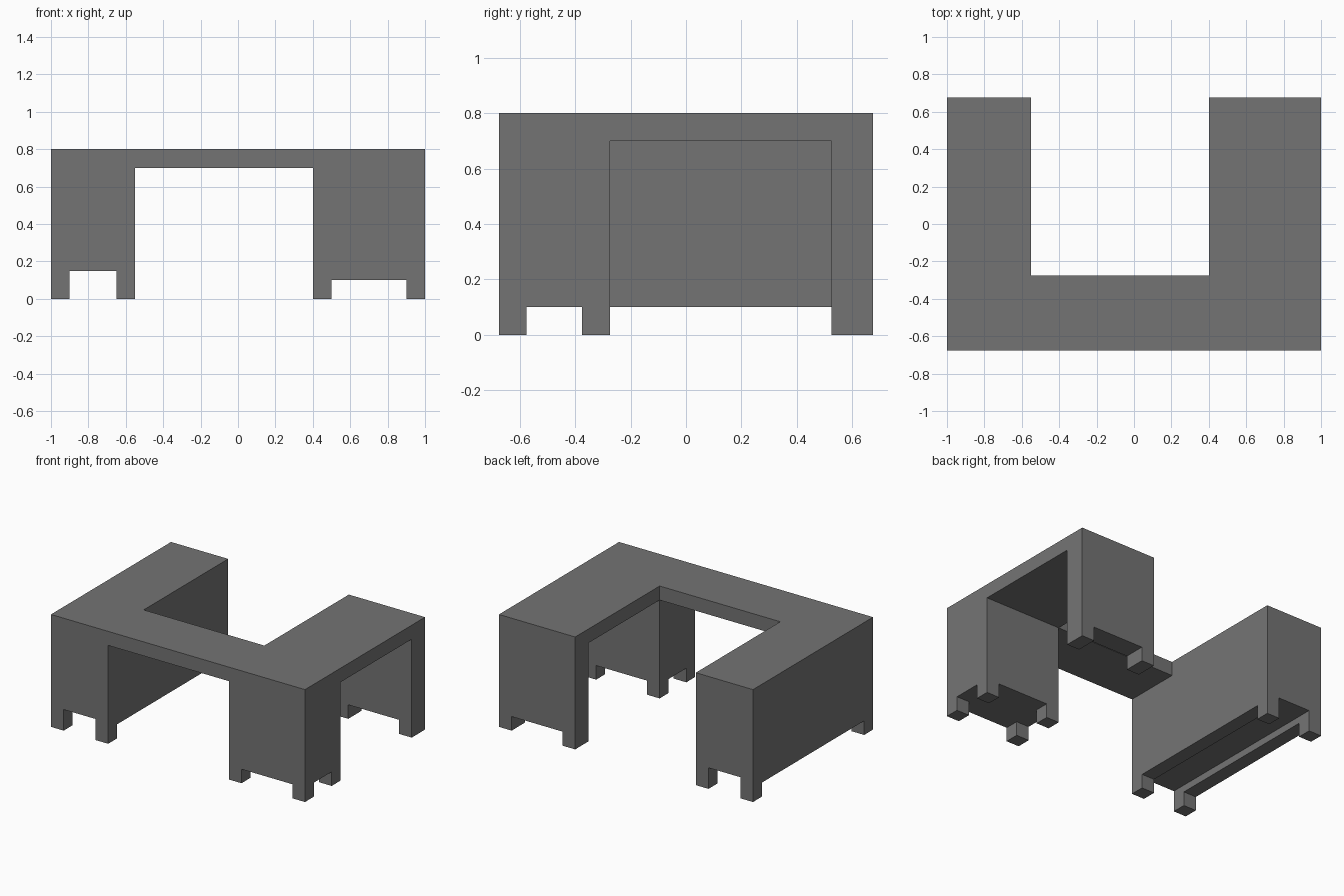
import bpy
import bmesh

cube = bpy.data.objects.get("Cube")
if cube:
    bpy.data.objects.remove(cube, do_unlink=True)

# Main dimensions
FRONT, BACK = -0.675, 0.675
TOP, SLAB_BOTTOM = 0.80, 0.70
LEFT_IN, RIGHT_IN = -0.55, 0.40     # inner faces of the two wings
BRIDGE_BACK = -0.275                # rear edge of the front bridge
PANEL_FRONT = 0.525                 # inner face of the rear support panel
FOOT = 0.10                         # foot size
OUT = 0.2                           # how far cutters reach past the body

grey = bpy.data.materials.new("dark grey")
grey.use_nodes = True
colour = (0.175, 0.175, 0.175, 1)
grey.diffuse_color = colour
bsdf = next(n for n in grey.node_tree.nodes if n.type == 'BSDF_PRINCIPLED')
bsdf.inputs["Base Color"].default_value = colour


def prism(name, outline, z0, z1):
    """Extrude a counter-clockwise outline in x, y from z0 to z1."""
    bm = bmesh.new()
    face = bm.faces.new([bm.verts.new((x, y, z0)) for x, y in outline])
    ext = bmesh.ops.extrude_face_region(bm, geom=[face])
    up = [v for v in ext["geom"] if isinstance(v, bmesh.types.BMVert)]
    bmesh.ops.translate(bm, verts=up, vec=(0, 0, z1 - z0))
    bmesh.ops.recalc_face_normals(bm, faces=bm.faces)
    mesh = bpy.data.meshes.new(name)
    bm.to_mesh(mesh)
    bm.free()
    obj = bpy.data.objects.new(name, mesh)
    bpy.context.collection.objects.link(obj)
    mesh.materials.append(grey)
    return obj


def cut(body, name, x0, x1, y0, y1, height):
    """Carve a box, open at the floor, out of the body."""
    box = prism(name, [(x0, y0), (x1, y0), (x1, y1), (x0, y1)], -OUT, height)
    box.hide_render = True
    mod = body.modifiers.new(name, 'BOOLEAN')
    mod.operation, mod.solver, mod.object = 'DIFFERENCE', 'EXACT', box
    bpy.context.view_layer.objects.active = body
    bpy.ops.object.modifier_apply(modifier=name)
    bpy.data.objects.remove(box, do_unlink=True)


# U-shaped desk body
desk = prism("desk", [
    (-1, FRONT), (1, FRONT), (1, BACK), (RIGHT_IN, BACK),
    (RIGHT_IN, BRIDGE_BACK), (LEFT_IN, BRIDGE_BACK),
    (LEFT_IN, BACK), (-1, BACK)], 0, TOP)

# Knee space under the bridge, and the open bay under the right-hand wing
cut(desk, "knee_space", LEFT_IN, RIGHT_IN, FRONT - OUT, BRIDGE_BACK + OUT, SLAB_BOTTOM)
cut(desk, "side_bay", RIGHT_IN - OUT, 1 + OUT, BRIDGE_BACK, PANEL_FRONT, SLAB_BOTTOM)

# Gaps between the feet: long cabinet, with a taller channel front to back
cut(desk, "cabinet_side_gap", -1 - OUT, LEFT_IN + OUT, FRONT + FOOT, BACK - FOOT, 0.10)
cut(desk, "cabinet_channel", -1 + FOOT, LEFT_IN - FOOT, FRONT - OUT, BACK + OUT, 0.15)

# Gaps between the feet: front pedestal and rear panel
cut(desk, "pedestal_gap", RIGHT_IN + FOOT, 1 - FOOT, FRONT - OUT, BACK + OUT, 0.10)
cut(desk, "pedestal_side_gap", RIGHT_IN - OUT, 1 + OUT,
    FRONT + FOOT, BRIDGE_BACK - FOOT, 0.10)

# Merge flat regions into clean faces
bm = bmesh.new()
bm.from_mesh(desk.data)
bmesh.ops.remove_doubles(bm, verts=bm.verts, dist=0.0005)
bmesh.ops.dissolve_limit(bm, angle_limit=0.01, verts=bm.verts, edges=bm.edges)
bmesh.ops.recalc_face_normals(bm, faces=bm.faces)
bm.to_mesh(desk.data)
bm.free()
